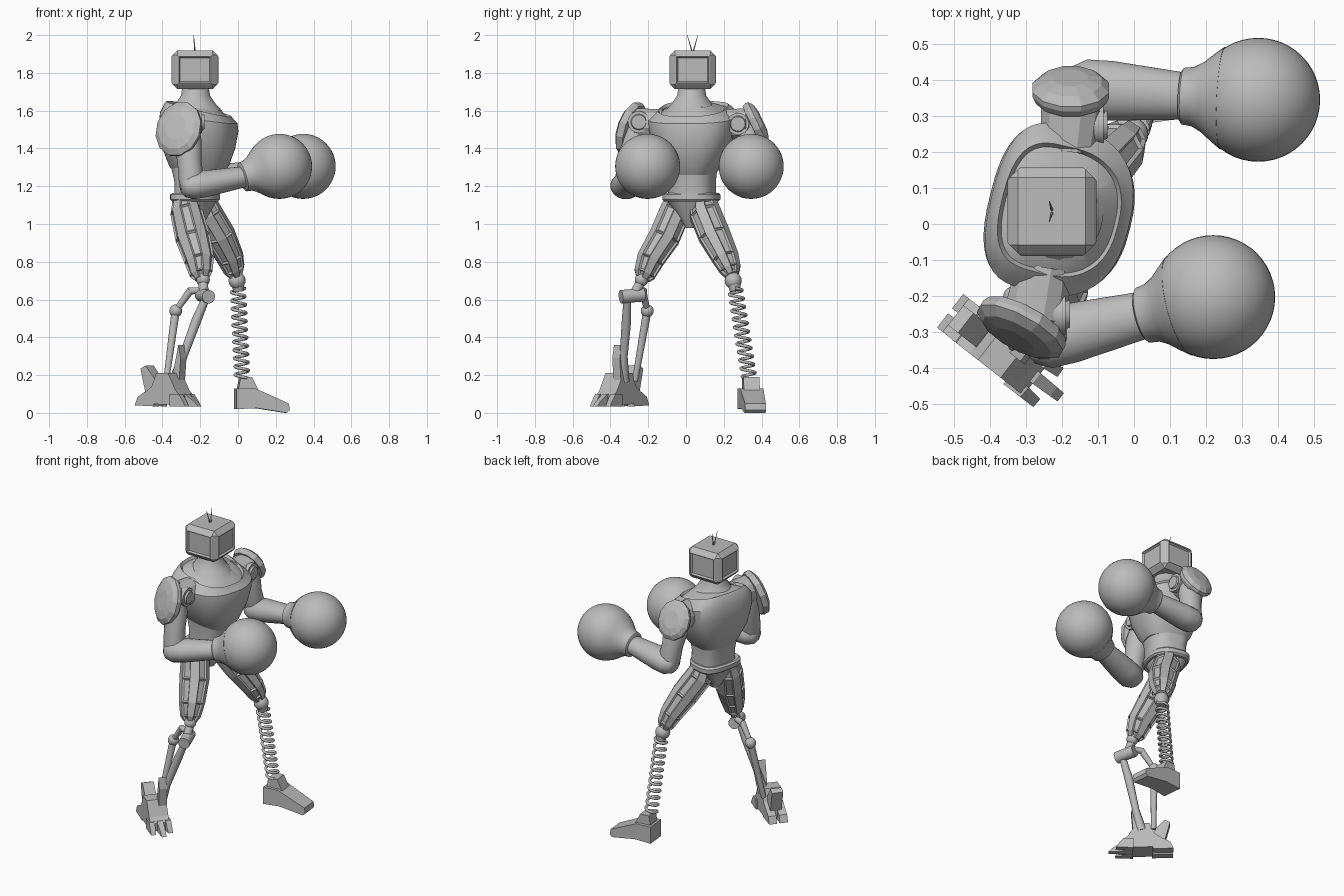
import bpy, bmesh, math
from mathutils import Vector, Matrix

old = bpy.data.objects.get("Cube")
if old:
    bpy.data.objects.remove(old)

grey = bpy.data.materials.new("plain_grey")
grey.use_nodes = True
grey.diffuse_color = (0.5, 0.5, 0.5, 1)
grey.node_tree.nodes["Principled BSDF"].inputs["Base Color"].default_value = grey.diffuse_color


def finish(name, bm, smooth=None):
    """Turn a bmesh into a grey object, optionally smooth below an angle."""
    bmesh.ops.recalc_face_normals(bm, faces=bm.faces)
    mesh = bpy.data.meshes.new(name)
    bm.to_mesh(mesh)
    bm.free()
    mesh.materials.append(grey)
    ob = bpy.data.objects.new(name, mesh)
    bpy.context.collection.objects.link(ob)
    if smooth:
        bpy.ops.object.select_all(action='DESELECT')
        ob.select_set(True)
        bpy.context.view_layer.objects.active = ob
        bpy.ops.object.shade_smooth_by_angle(angle=math.radians(smooth))
    return ob


def bridge(bm, rings):
    """Skin a list of point rings and cap both ends; return the side faces."""
    loops = [[bm.verts.new(p) for p in ring] for ring in rings]
    n = len(loops[0])
    sides = [bm.faces.new((a[i], a[(i + 1) % n], b[(i + 1) % n], b[i]))
             for a, b in zip(loops, loops[1:]) for i in range(n)]
    bm.faces.new(loops[0][::-1])
    bm.faces.new(loops[-1])
    return sides


def loft(name, sections, sides=24, axis=None, smooth=40, panels=False):
    """Tube through (centre, half width, half height) sections."""
    d = Vector(axis or Vector(sections[-1][0]) - Vector(sections[0][0])).normalized()
    u = Vector((0, 0, 1)).cross(d)
    u = u.normalized() if u.length > 0.5 else (Vector((0, 1, 0)) - d * d.y).normalized()
    v = d.cross(u)
    rings = []
    for c, a, b in sections:
        ts = [2 * math.pi * (i + 0.5) / sides for i in range(sides)]
        rings.append([Vector(c) + u * a * math.cos(t) + v * b * math.sin(t) for t in ts])
    bm = bmesh.new()
    faces = bridge(bm, rings)
    if panels:
        bmesh.ops.recalc_face_normals(bm, faces=bm.faces)
        bmesh.ops.inset_individual(bm, faces=faces[::2], thickness=0.012, depth=-0.009)
    return finish(name, bm, smooth)


def rod(name, a, b, r, r2=None, sides=12):
    return loft(name, [(a, r, r), (b, r2 or r, r2 or r)], sides)


def ball(name, c, r, seg=32):
    bm = bmesh.new()
    bmesh.ops.create_uvsphere(bm, u_segments=seg, v_segments=seg // 2, radius=r,
                              matrix=Matrix.Translation(c))
    return finish(name, bm, 60)


def prism(name, profile, origin, yaw, width, shift=0.0, taper=1.0):
    """Side profile (forward, up) given width; taper narrows the front end."""
    m = Matrix.Translation(origin) @ Matrix.Rotation(math.radians(yaw), 4, 'Z')
    lo, hi = min(p[0] for p in profile), max(p[0] for p in profile)
    half = [width / 2 * (1 + (taper - 1) * (p[0] - lo) / (hi - lo)) for p in profile]
    bm = bmesh.new()
    bridge(bm, [[m @ Vector((p[0], shift + s * h, p[1])) for p, h in zip(profile, half)]
                for s in (-1, 1)])
    return finish(name, bm)


def body(name, sections, yaw=-14.0, centre=(-0.205, 0.035), n=48):
    """Stack of D-shaped rings (z, half depth, half width, forward tilt)."""
    rot = Matrix.Rotation(math.radians(yaw), 3, 'Z')
    rings = []
    for z, hx, hy, tilt in sections:
        ring = []
        for i in range(n):
            c, s = math.cos(2 * math.pi * i / n), math.sin(2 * math.pi * i / n)
            e = 0.9 if c > 0 else 0.5
            x, y = math.copysign(abs(c) ** e, c) * hx, math.copysign(abs(s) ** 0.8, s) * hy
            ring.append(rot @ Vector((x, y, 0)) + Vector((*centre, z - tilt * x)))
        rings.append(ring)
    bm = bmesh.new()
    bridge(bm, rings)
    return finish(name, bm, 35)


# Torso
body("chest", [(1.26, .12, .11, 0), (1.31, .155, .145, 0), (1.4, .185, .2, 0),
               (1.5, .2, .23, .05), (1.56, .195, .235, .15), (1.595, .175, .2, .25),
               (1.61, .165, .18, .25), (1.595, .155, .17, .25), (1.63, .1, .11, .15)])
body("abdomen", [(1.13, .115, .125, 0), (1.22, .115, .12, 0), (1.33, .14, .13, 0)],
     centre=(-.215, .03))
body("belt", [(1.12, .115, .14, 0), (1.13, .125, .15, 0), (1.155, .125, .15, 0),
              (1.165, .115, .14, 0)], centre=(-.225, .025))
body("pelvis", [(.98, .03, .025, 0), (1.05, .07, .07, 0), (1.13, .11, .13, 0)],
     centre=(-.225, .025))
loft("neck", [((-.225, .03, z), r, r) for z, r in
              ((1.6, .14), (1.64, .105), (1.68, .078), (1.74, .068))])

# Head: bevelled box with recessed panels on its four sides
bm = bmesh.new()
bmesh.ops.create_cube(bm, size=1, matrix=Matrix.Translation((-.228, .035, 1.817))
                      @ Matrix.Diagonal((.235, .235, .205, 1)))
bmesh.ops.bevel(bm, geom=bm.edges[:], offset=.024, segments=1, affect='EDGES')
bm.normal_update()
for f in [f for f in bm.faces if max(abs(f.normal.x), abs(f.normal.y)) > .99]:
    bmesh.ops.inset_individual(bm, faces=[f], thickness=.012, depth=.006)
    bmesh.ops.inset_individual(bm, faces=[f], thickness=.01, depth=-.012)
finish("head", bm)
for side in (-1, 1):
    rod("antenna", (-.228, .035 + side * .004, 1.915), (-.235, .035 + side * .028, 2.0),
        .004, .0015, 6)

# Arms
ARMS = {
    "right": dict(inner=(-.25, -.12, 1.53), shoulder=(-.275, -.26, 1.53), elbow=(-.245, -.32, 1.2),
                  wrist=(.03, -.252, 1.25), fist=(.22, -.203, 1.305), joint=(-.19, -.25, 1.54),
                  pad=(-.31, -.285, 1.5), normal=(-.45, -.82, .28), pad_size=(.135, .15)),
    "left": dict(inner=(-.18, .2, 1.53), shoulder=(-.17, .32, 1.53), elbow=(-.135, .375, 1.24),
                 wrist=(.14, .355, 1.28), fist=(.345, .345, 1.305), joint=(-.085, .275, 1.53),
                 pad=(-.175, .365, 1.53), normal=(0, .88, .42), pad_size=(.11, .125)),
}
for side, a in ARMS.items():
    p = {k: Vector(v) for k, v in a.items() if len(v) == 3}
    loft(side + "_shoulder", [(p["inner"], .08, .08), (p["shoulder"], .092, .085),
                              (p["shoulder"] + (p["shoulder"] - p["inner"]) * .25, .06, .06)],
         12, smooth=None)
    j = p["joint"]
    loft(side + "_shoulder_joint", [(j - Vector((.06, 0, 0)), .058, .058), (j, .058, .058),
                                    (j, .042, .042), (j + Vector((.012, 0, 0)), .038, .038)])
    n = p["normal"].normalized()
    w, h = a["pad_size"]
    loft(side + "_shoulder_pad", [(p["pad"] + n * o, w * k, h * k) for o, k in
                                  ((-.02, .92), (0, 1), (.015, 1), (.035, .8), (.045, .45))],
         12, axis=n, smooth=None)
    e, s, wr = p["elbow"], p["shoulder"], p["wrist"]
    loft(side + "_upper_arm", [(s.lerp(e, t), r, r * 1.05) for t, r in
                               ((0, .06), (.3, .072), (.6, .062), (.88, .064), (1.05, .055))], 16)
    loft(side + "_forearm", [(e.lerp(wr, t), r, r * .85) for t, r in
                             ((-.2, .035), (-.15, .06), (0, .083), (.25, .084), (1, .066))], 20)
    f = p["fist"]
    loft(side + "_cuff", [(wr.lerp(f, t), r, r) for t, r in
                          ((-.05, .07), (-.02, .079), (.12, .083), (.25, .098), (.4, .124),
                           (.52, .143))], 32)
    ball(side + "_glove", f, .172, 48)

# Thighs, panelled
loft("right_thigh", [((-.28, -.035, 1.13), .07, .07), ((-.275, -.055, 1.07), .085, .085),
                     ((-.24, -.115, .93), .085, .093), ((-.205, -.19, .81), .075, .08),
                     ((-.195, -.22, .735), .06, .062), ((-.19, -.23, .71), .04, .04)],
     10, axis=(.1, -.2, -.42), smooth=None, panels=True)
loft("left_thigh", [((-.19, .085, 1.13), .07, .07), ((-.17, .1, 1.06), .088, .085),
                    ((-.1, .15, .94), .09, .085), ((-.04, .21, .82), .077, .07),
                    ((-.02, .235, .76), .06, .058), ((-.01, .245, .73), .04, .04)],
     10, axis=(.18, .16, -.4), smooth=None, panels=True)

# Left lower leg: knee ball and coil spring
ball("left_knee", (-.005, .25, .7), .045, 24)
rod("spring_top", (0, .255, .68), (.002, .26, .645), .035, .028)
curve = bpy.data.curves.new("left_spring", 'CURVE')
curve.dimensions = '3D'
curve.bevel_depth = .0085
curve.bevel_resolution = 2
turns, steps = 11, 18
top, low = Vector((0, .26, .66)), Vector((.022, .335, .18))
line = curve.splines.new('POLY')
line.points.add(turns * steps)
for i, pt in enumerate(line.points):
    t = 2 * math.pi * i / steps
    c = top.lerp(low, i / (turns * steps)) + Vector((math.cos(t), math.sin(t), 0)) * .036
    pt.co = (*c, 1)
curve.materials.append(grey)
bpy.context.collection.objects.link(bpy.data.objects.new("left_spring", curve))

# Left foot: wedge shoe with ankle block
prism("left_foot", [(0, .02), (0, .13), (.1, .13), (.28, .05), (.285, .015), (.27, 0),
                    (.11, .025)], (-.015, .338, 0), 6, .13, taper=.85)
prism("left_ankle", [(0, .11), (.015, .19), (.075, .19), (.115, .11)], (-.005, .338, 0), 6, .085)

# Right lower leg: knee, hinge and twin struts
ball("right_knee", (-.185, -.235, .705), .036, 20)
rod("right_knee_link", (-.185, -.235, .7), (-.18, -.28, .62), .026)
rod("right_hinge", (-.195, -.225, .625), (-.155, -.345, .615), .036, sides=16)
rod("right_hinge_arm", (-.18, -.25, .65), (-.26, -.225, .645), .016, .02)
rod("rear_strut_top", (-.25, -.23, .65), (-.33, -.205, .54), .02, .016)
ball("rear_strut_joint", (-.33, -.205, .54), .034, 20)
rod("rear_strut", (-.33, -.205, .54), (-.38, -.27, .17), .023, .016)
loft("front_strut", [((-.165, -.31, .62), .02, .02), ((-.22, -.315, .49), .026, .026),
                     ((-.29, -.33, .3), .022, .022), ((-.335, -.33, .17), .032, .032)], 10)

# Right foot: ankle body, toes, heel claws and guard fins
foot, yaw = (-.365, -.355, 0), -38
prism("right_foot", [(-.13, .05), (-.13, .1), (-.07, .14), (-.04, .21), (.04, .21), (.09, .12),
                     (.12, .09), (.12, .04)], foot, yaw, .12)
for k in (-1, 0, 1):
    prism("right_toe", [(.06, .035), (.06, .1), (.12, .1), (.18 - .03 * abs(k), .06),
                        (.205 - .04 * abs(k), .035)], foot, yaw - 3 * k, .042, -.045 * k, .7)
for k in (-1, 1):
    prism("right_heel_claw", [(-.185, .04), (-.165, .085), (-.12, .11), (-.06, .09), (-.06, .035)],
          foot, yaw, .05, .034 * k)
prism("heel_fin", [(-.13, .1), (-.165, .235), (-.13, .25), (-.07, .18), (-.06, .12)],
      foot, yaw, .07)
prism("shin_guard", [(.01, .18), (.055, .36), (.07, .29), (.06, .17)], foot, yaw, .05, .035)
